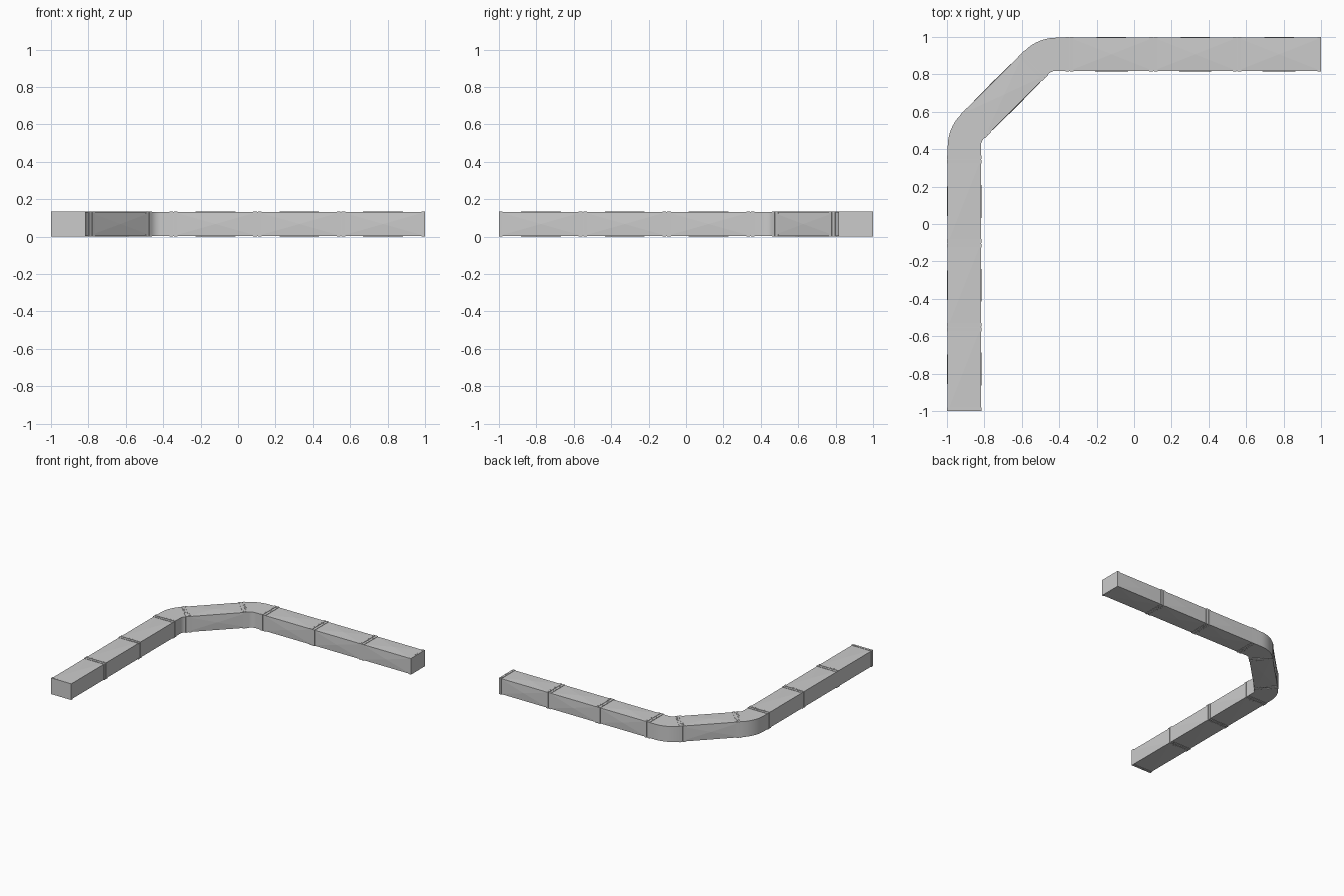
import bpy, bmesh, math
from mathutils import Vector, Matrix

if "Cube" in bpy.data.objects:
    bpy.data.objects.remove(bpy.data.objects["Cube"])

W, H = 0.185, 0.135          # overall duct section
INSET = 0.004                # sheet sits slightly inside the flanges
RC = 0.06 + W / 2            # elbow centreline radius
C1, C2 = Vector((-0.755, 0.415, 0)), Vector((-0.415, 0.755, 0))


def station(center, deg, along=0.0):
    """Centreline point and outward direction, slid along the run."""
    a = math.radians(deg)
    n = Vector((math.cos(a), math.sin(a), 0))
    t = Vector((n.y, -n.x, 0))
    return center + n * RC + t * along, n


def finish(name, bm, smooth=False):
    bmesh.ops.recalc_face_normals(bm, faces=bm.faces)
    me = bpy.data.meshes.new(name)
    bm.to_mesh(me)
    bm.free()
    ob = bpy.data.objects.new(name, me)
    bpy.context.collection.objects.link(ob)
    if smooth:
        bpy.ops.object.select_all(action='DESELECT')
        bpy.context.view_layer.objects.active = ob
        ob.select_set(True)
        bpy.ops.object.shade_smooth_by_angle(angle=math.radians(30))
    return ob


def tube(name, stations, inset=INSET, caps=(False, False), bulge=0.0, smooth=False):
    """Rectangular section lofted through the stations."""
    bm = bmesh.new()
    rings = []
    for p, n in stations:
        h = W / 2 - inset
        rings.append([bm.verts.new(p + n * s * h + Vector((0, 0, z)))
                      for s, z in ((1, inset), (1, H - inset), (-1, H - inset), (-1, inset))])
    sides = []
    for a, b in zip(rings, rings[1:]):
        for i in range(4):
            j = (i + 1) % 4
            sides.append(bm.faces.new((a[i], a[j], b[j], b[i])))
    if caps[0]:
        bm.faces.new(rings[0])
    if caps[1]:
        bm.faces.new(rings[-1])
    if bulge:
        bmesh.ops.recalc_face_normals(bm, faces=bm.faces)
        mid = sum((v.co for v in bm.verts), Vector()) / len(bm.verts)
        if (sides[0].calc_center_median() - mid).dot(sides[0].normal) < 0:
            bmesh.ops.reverse_faces(bm, faces=bm.faces)
        bmesh.ops.poke(bm, faces=sides, offset=bulge)
    return finish(name, bm, smooth)


def collar(name, center, deg, along, width=0.02):
    """Raised flange strip with a row of rivets above and below."""
    tube(name, [station(center, deg, along - width / 2), station(center, deg, along + width / 2)],
         inset=0.001, caps=(True, True))
    p, n = station(center, deg, along)
    bm = bmesh.new()
    for z in (H - 0.0015, 0.0015):
        for k in range(6):
            pos = p + n * (k - 2.5) * W / 6.6 + Vector((0, 0, z))
            bmesh.ops.create_cone(bm, cap_ends=True, segments=8, radius1=0.005, radius2=0.005,
                                  depth=0.003, matrix=Matrix.Translation(pos))
    finish(name + "_rivets", bm)


# Straight runs: three cross-broken panels each, with flange pairs at the joints
for arm, c, deg, sgn in (("left_run", C1, 180, -1), ("back_run", C2, 90, 1)):
    first, last = 0.07, 1.415
    step = (last - first) / 3
    for k in range(3):
        a, b = first + k * step, first + (k + 1) * step
        tube(f"{arm}_panel_{k}", [station(c, deg, sgn * a), station(c, deg, sgn * b)],
             caps=(False, k == 2), bulge=0.0038)
        collar(f"{arm}_flange_{k}_near", c, deg, sgn * (a + 0.0125))
        collar(f"{arm}_flange_{k}_far", c, deg, sgn * (a - 0.0125))
    collar(f"{arm}_end_flange", c, deg, sgn * (last - 0.01))

# Elbows with short straight necks
SEG = 10
tube("left_elbow", [station(C1, 180, -0.07)] +
     [station(C1, 180 - 45 * i / SEG) for i in range(SEG + 1)], smooth=True)
tube("back_elbow", [station(C2, 135 - 45 * i / SEG) for i in range(SEG + 1)] +
     [station(C2, 90, 0.07)], smooth=True)

# Diagonal duct between the elbows
L = (C2 - C1).length
tube("diagonal_panel", [station(C1, 135), station(C1, 135, L)], bulge=0.0038)
for i, d in enumerate((0.012, 0.037, L - 0.037, L - 0.012)):
    collar(f"diagonal_flange_{i}", C1, 135, d)
